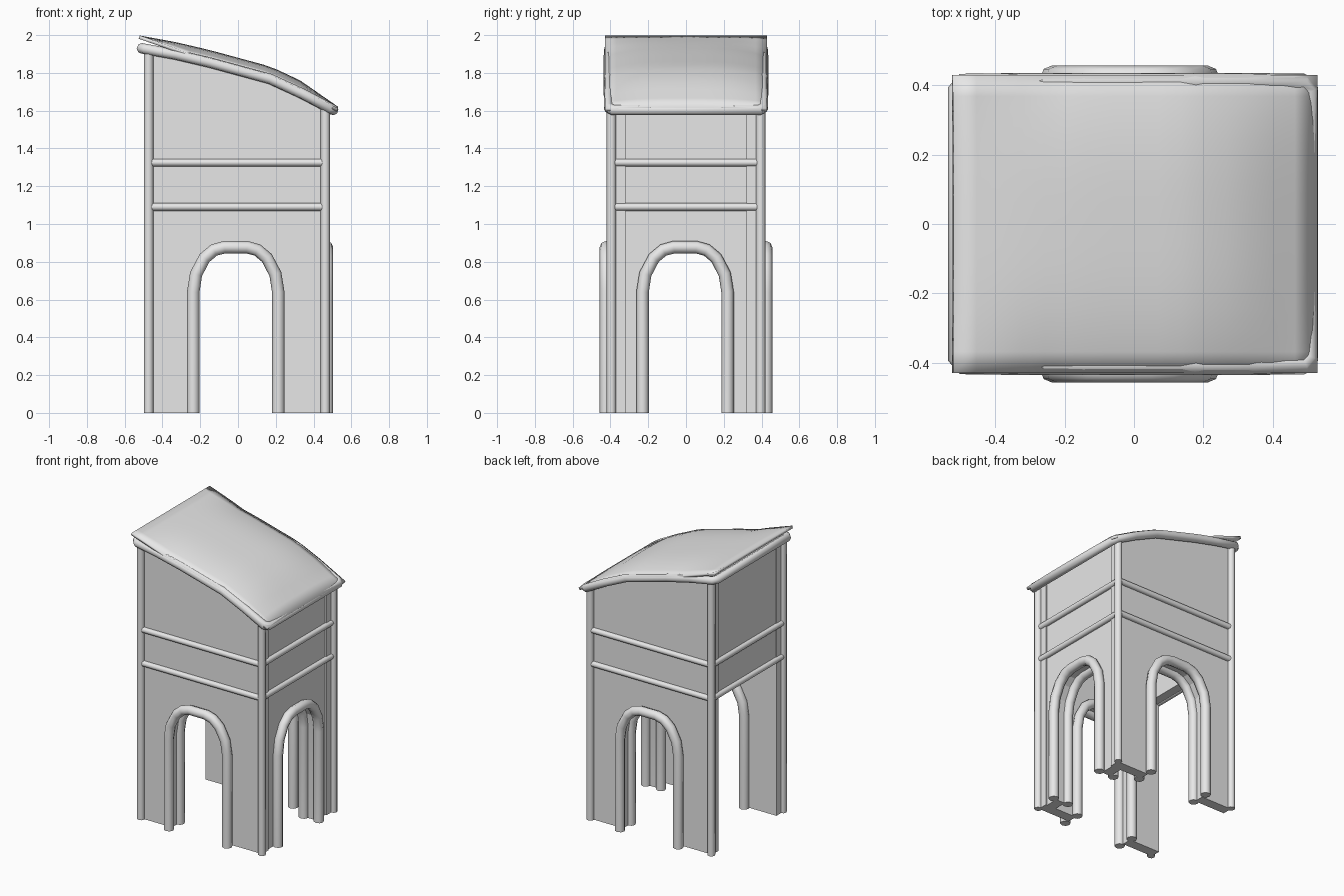
import bpy, bmesh
from mathutils import Vector

if "Cube" in bpy.data.objects:
    bpy.data.objects.remove(bpy.data.objects["Cube"])

grey = bpy.data.materials.new("stone_grey")
grey.use_nodes = True
grey.diffuse_color = (0.8, 0.8, 0.8, 1)
grey.node_tree.nodes["Principled BSDF"].inputs["Base Color"].default_value = (0.8, 0.8, 0.8, 1)

# Slope of the roof, from the high end to the low eave
ROOF = [(-0.51, 1.93), (-0.33, 1.897), (-0.15, 1.855), (0.17, 1.768), (0.34, 1.69), (0.505, 1.603)]
# Half of the arch centre line, from the foot to the crown
ARCH = [(0.225, 0), (0.225, 0.64), (0.21, 0.735), (0.165, 0.82), (0.115, 0.862), (0.06, 0.877)]


def roof_z(x):
    for (x0, z0), (x1, z1) in zip(ROOF, ROOF[1:]):
        if x <= x1:
            break
    return z0 + (z1 - z0) * (x - x0) / (x1 - x0)


def arch_path(centre):
    left = [(centre - u, z) for u, z in ARCH]
    right = [(centre + u, z) for u, z in reversed(ARCH)]
    return left + right


def finish(ob, angle=0.9):
    ob.data.materials.clear()
    ob.data.materials.append(grey)
    bpy.ops.object.select_all(action="DESELECT")
    ob.select_set(True)
    bpy.context.view_layer.objects.active = ob
    if ob.type == "CURVE":
        bpy.ops.object.convert(target="MESH")
    bpy.ops.object.shade_smooth_by_angle(angle=angle)


def tube(name, points, radius, closed=False):
    curve = bpy.data.curves.new(name, "CURVE")
    curve.dimensions = "3D"
    curve.bevel_depth = radius
    curve.bevel_resolution = 2
    curve.use_fill_caps = True
    spline = curve.splines.new("POLY")
    spline.points.add(len(points) - 1)
    for p, co in zip(spline.points, points):
        p.co = (*co, 1)
    spline.use_cyclic_u = closed
    ob = bpy.data.objects.new(name, curve)
    bpy.context.collection.objects.link(ob)
    finish(ob)


def mesh_object(name, bm):
    bmesh.ops.recalc_face_normals(bm, faces=bm.faces)
    mesh = bpy.data.meshes.new(name)
    bm.to_mesh(mesh)
    bm.free()
    ob = bpy.data.objects.new(name, mesh)
    bpy.context.collection.objects.link(ob)
    return ob


def wall(name, outline, place, depth):
    bm = bmesh.new()
    face = bm.faces.new([bm.verts.new(place(u, z)) for u, z in outline])
    out = bmesh.ops.extrude_face_region(bm, geom=[face])
    verts = [v for v in out["geom"] if isinstance(v, bmesh.types.BMVert)]
    bmesh.ops.translate(bm, vec=Vector(depth), verts=verts)
    finish(mesh_object(name, bm), 0.3)


# Front and back walls with sloping tops and arched openings, mouldings on both faces
for name, s in (("front", -1), ("back", 1)):
    top = [(x, roof_z(x)) for x in (0.46, 0.34, 0.17, -0.15, -0.33, -0.475)]
    outline = arch_path(-0.012) + [(0.46, 0)] + top + [(-0.475, 0)]
    wall(name + "_wall", outline, lambda u, z: (u, s * 0.39, z), (0, -s * 0.07, 0))
    for side, y in (("outer", 0.424), ("inner", 0.305)):
        tube(f"{name}_{side}_arch", [(u, s * y, z) for u, z in arch_path(-0.012)], 0.033)

# Right wall with its arch; the left side is open below the rails
outline = arch_path(-0.005) + [(0.385, 0), (0.385, 1.63), (-0.385, 1.63), (-0.385, 0)]
wall("right_wall", outline, lambda u, z: (0.45, u, z), (-0.07, 0, 0))
for side, x in (("outer", 0.471), ("inner", 0.355)):
    tube(f"right_{side}_arch", [(x, u, z) for u, z in arch_path(-0.005)], 0.033)
outline = [(-0.385, 1.075), (0.385, 1.075), (0.385, 1.915), (-0.385, 1.915)]
wall("left_upper_wall", outline, lambda u, z: (-0.47, u, z), (0.07, 0, 0))

# Corner posts
for x, high in ((-0.473, "tall"), (0.462, "short")):
    for y in (-0.395, 0.395):
        end = "front" if y < 0 else "back"
        tube(f"{high}_{end}_post", [(x, y, 0), (x, y, roof_z(x))], 0.025)

# Two bands of rails on every side
for level, z in (("lower", 1.09), ("upper", 1.325)):
    for s in (-1, 1):
        tube(f"{level}_long_rail", [(-0.46, s * 0.395, z), (0.45, s * 0.395, z)], 0.02)
        x = 0.457 if s > 0 else -0.473
        tube(f"{level}_short_rail", [(x, -0.38, z), (x, 0.38, z)], 0.02)

# Rounded trim around the roof edge, with cut corners
inner = [(x, z) for x, z in ROOF[1:-1]]
near = [(-0.49, roof_z(-0.49))] + inner + [(0.485, roof_z(0.485))]
lo, hi = ROOF[0], ROOF[-1]
rim = [(x, -0.408, z) for x, z in near]
rim += [(hi[0], -0.385, hi[1]), (hi[0], 0.385, hi[1])]
rim += [(x, 0.408, z) for x, z in reversed(near)]
rim += [(lo[0], 0.385, lo[1]), (lo[0], -0.385, lo[1])]
tube("roof_trim", rim, 0.028, True)

# Cushioned roof sheet, crowned across its width and flat along the high end
NX, NY = 16, 14
bm = bmesh.new()
rows = []
for i in range(NX + 1):
    t = i / NX
    x = -0.52 + 1.05 * t
    row = []
    for j in range(NY + 1):
        v = 2 * j / NY - 1
        crown = 1 - abs(v) ** 3 * min(1, t * 4)
        lift = 0.022 + 0.044 * crown * min(1, (1 - t) * 4 + 0.2)
        row.append(bm.verts.new((x, v * 0.43, roof_z(x) + lift)))
    rows.append(row)
for a, b in zip(rows, rows[1:]):
    for j in range(NY):
        bm.faces.new((a[j], b[j], b[j + 1], a[j + 1]))
sheet = mesh_object("roof_sheet", bm)
solid = sheet.modifiers.new("thickness", "SOLIDIFY")
solid.thickness = 0.018
solid.offset = -1
finish(sheet)
